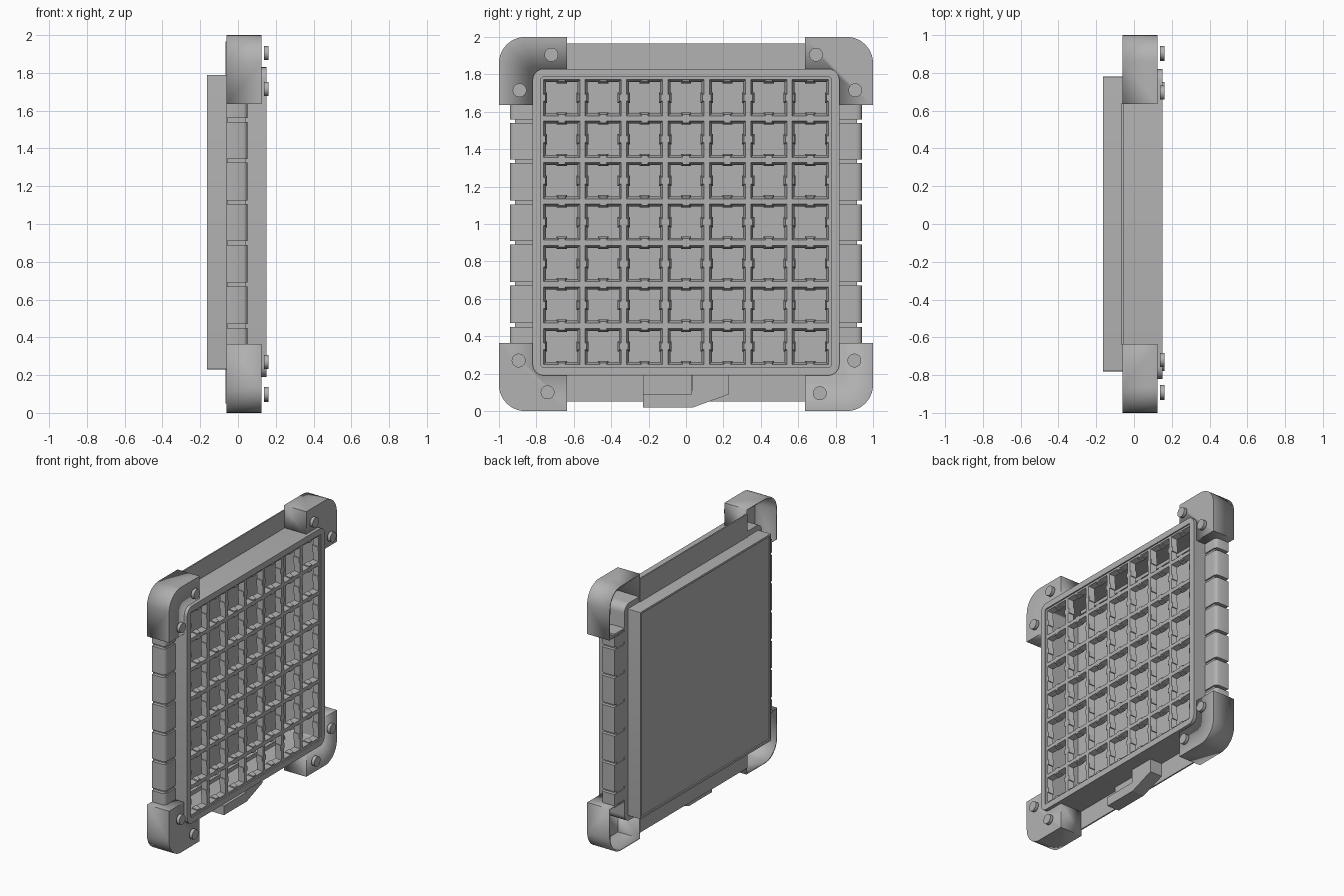
import bpy, bmesh, math
from mathutils import Vector

cube = bpy.data.objects.get("Cube")
if cube:
    bpy.data.objects.remove(cube, do_unlink=True)

grey = bpy.data.materials.new("mid_grey")
grey.use_nodes = True
COLOUR = (0.45, 0.45, 0.45, 1)
grey.diffuse_color = COLOUR
grey.node_tree.nodes["Principled BSDF"].inputs["Base Color"].default_value = COLOUR

MID = 1.01  # height of the tray centre


def finish(name, bm, smooth=False):
    bmesh.ops.recalc_face_normals(bm, faces=bm.faces)
    mesh = bpy.data.meshes.new(name)
    bm.to_mesh(mesh)
    bm.free()
    mesh.materials.append(grey)
    ob = bpy.data.objects.new(name, mesh)
    bpy.context.collection.objects.link(ob)
    if smooth:
        bpy.ops.object.select_all(action='DESELECT')
        ob.select_set(True)
        bpy.context.view_layer.objects.active = ob
        bpy.ops.object.shade_smooth_by_angle(angle=math.radians(35))
    return ob


def prism(bm, points, shift):
    """Extrude a closed outline of 3D points along a vector."""
    face = bm.faces.new([bm.verts.new(p) for p in points])
    new = bmesh.ops.extrude_face_region(bm, geom=[face])["geom"]
    verts = [v for v in new if isinstance(v, bmesh.types.BMVert)]
    bmesh.ops.translate(bm, verts=verts, vec=Vector(shift))
    bm.faces.ensure_lookup_table()


def block(bm, y, z, wide, tall, x0, x1, taper=0.0):
    """Block with its back at x0, front at x1, narrowing towards the front."""
    loops = []
    for x, t in ((x0, 0), (x1, taper)):
        w, h = wide / 2 - t, tall / 2 - t
        loops.append([bm.verts.new((x, y + a * w, z + b * h))
                      for a, b in ((-1, -1), (1, -1), (1, 1), (-1, 1))])
    bm.faces.new(loops[0])
    bm.faces.new(loops[1])
    for i in range(4):
        j = (i + 1) % 4
        bm.faces.new((loops[0][i], loops[0][j], loops[1][j], loops[1][i]))


def rounded_loop(bm, half, radius, x, steps=6):
    verts = []
    for q, (sy, sz) in enumerate(((1, 1), (-1, 1), (-1, -1), (1, -1))):
        for s in range(steps + 1):
            a = math.pi / 2 * (q + s / steps)
            verts.append(bm.verts.new((x, sy * (half - radius) + radius * math.cos(a),
                                       MID + sz * (half - radius) + radius * math.sin(a))))
    return verts


# Tray: one loft from the back panel, around the rim, to the inner floor
bm = bmesh.new()
sections = [(0.765, 0.005, -0.155), (0.765, 0.005, -0.165), (0.78, 0.005, -0.165),
            (0.78, 0.005, -0.06), (0.82, 0.06, -0.06), (0.82, 0.06, 0.15),
            (0.775, 0.01, 0.15), (0.775, 0.01, -0.145)]
loops = [rounded_loop(bm, *s) for s in sections]
for a, b in zip(loops, loops[1:]):
    for i in range(len(a)):
        j = (i + 1) % len(a)
        bm.faces.new((a[i], a[j], b[j], b[i]))
bm.faces.new(loops[0])
bm.faces.new(loops[-1])
finish("tray", bm, True)

# Lattice: tapered bars with a small tab at the middle of every cell edge
bm = bmesh.new()
PITCH = 0.2215
lines = [(k - 3.5) * PITCH for k in range(8)]
for c in lines:
    block(bm, c, MID, 0.054, 1.58, 0.1, 0.14, 0.013)
    block(bm, 0, MID + c, 1.58, 0.054, 0.1, 0.14, 0.013)
    for k in range(7):
        m = (k - 3) * PITCH
        block(bm, c, MID + m, 0.066, 0.055, 0.1, 0.139, 0.01)
        block(bm, m, MID + c, 0.055, 0.066, 0.1, 0.139, 0.01)
finish("lattice", bm)

# Thin backing flange showing above and below the tray
bm = bmesh.new()
for z0, z1 in ((0.05, 0.26), (1.76, 1.965)):
    block(bm, 0, (z0 + z1) / 2, 1.28, z1 - z0, -0.065, -0.055)
finish("flange", bm)

# Corner guards: shells open at the back
for sy, side in ((1, "left"), (-1, "right")):
    for sz, level in ((1, "upper"), (-1, "lower")):
        r = 0.14
        arc = [(1 - r + r * math.sin(i * math.pi / 20), 1 - r + r * math.cos(i * math.pi / 20))
               for i in range(11)]
        outline = [(0.635, 0.8), (0.635, 1)] + arc + [(1, 0.635), (0.8, 0.635)]
        bm = bmesh.new()
        front, back = ([bm.verts.new((x, sy * y, 1 + sz * z)) for y, z in outline]
                       for x in (0.125, -0.06))
        inner = bm.verts.new((0.125, sy * 0.8, 1 + sz * 0.8))
        cap = bm.faces.new(front + [inner])
        for i in range(len(outline) - 1):
            bm.faces.new((front[i], front[i + 1], back[i + 1], back[i]))
        bmesh.ops.recalc_face_normals(bm, faces=bm.faces)
        ob = finish(f"corner_guard_{level}_{side}", bm, True)
        if ob.data.polygons[0].normal.x < 0:
            ob.data.flip_normals()
        shell = ob.modifiers.new("shell", 'SOLIDIFY')
        shell.thickness = 0.012
        shell.offset = -1

# Side grips: a core with separate rounded pads
cuts = [0.34, 0.46, 0.68, 0.9, 1.115, 1.335, 1.55, 1.67]
profile = [(-0.06, 0.8), (-0.06, 0.94), (0.03, 0.94), (0.042, 0.934),
           (0.049, 0.922), (0.051, 0.905), (0.051, 0.8)]
for sy, side in ((1, "left"), (-1, "right")):
    bm = bmesh.new()
    block(bm, sy * 0.857, 1, 0.114, 1.3, -0.058, 0.04)
    for lo, hi in zip(cuts, cuts[1:]):
        prism(bm, [(x, sy * y, lo + 0.01) for x, y in profile], (0, 0, hi - lo - 0.02))
    finish(f"side_grip_{side}", bm, True)

# Studs standing just proud of the corner guards
studs = [(-0.72, 1.905), (-0.89, 1.715), (0.695, 1.905), (0.905, 1.715),
         (-0.895, 0.27), (-0.74, 0.1), (0.9, 0.27), (0.715, 0.095)]
bm = bmesh.new()
for y, z in studs:
    ring = [(0.138, y + 0.037 * math.cos(i * math.pi / 12), z + 0.037 * math.sin(i * math.pi / 12))
            for i in range(24)]
    prism(bm, ring, (0.024, 0, 0))
finish("studs", bm, True)

# Latch under the tray: hooked bar in front of a thin plate
bm = bmesh.new()
hook = [(-0.23, 0.02), (0.04, 0.02), (0.23, 0.09), (0.23, 0.2),
        (0.035, 0.2), (0.03, 0.09), (-0.23, 0.09)]
prism(bm, [(-0.055, y, z) for y, z in hook], (0.1, 0, 0))
block(bm, -0.1, 0.14, 0.26, 0.12, -0.055, -0.02)
finish("latch", bm)
